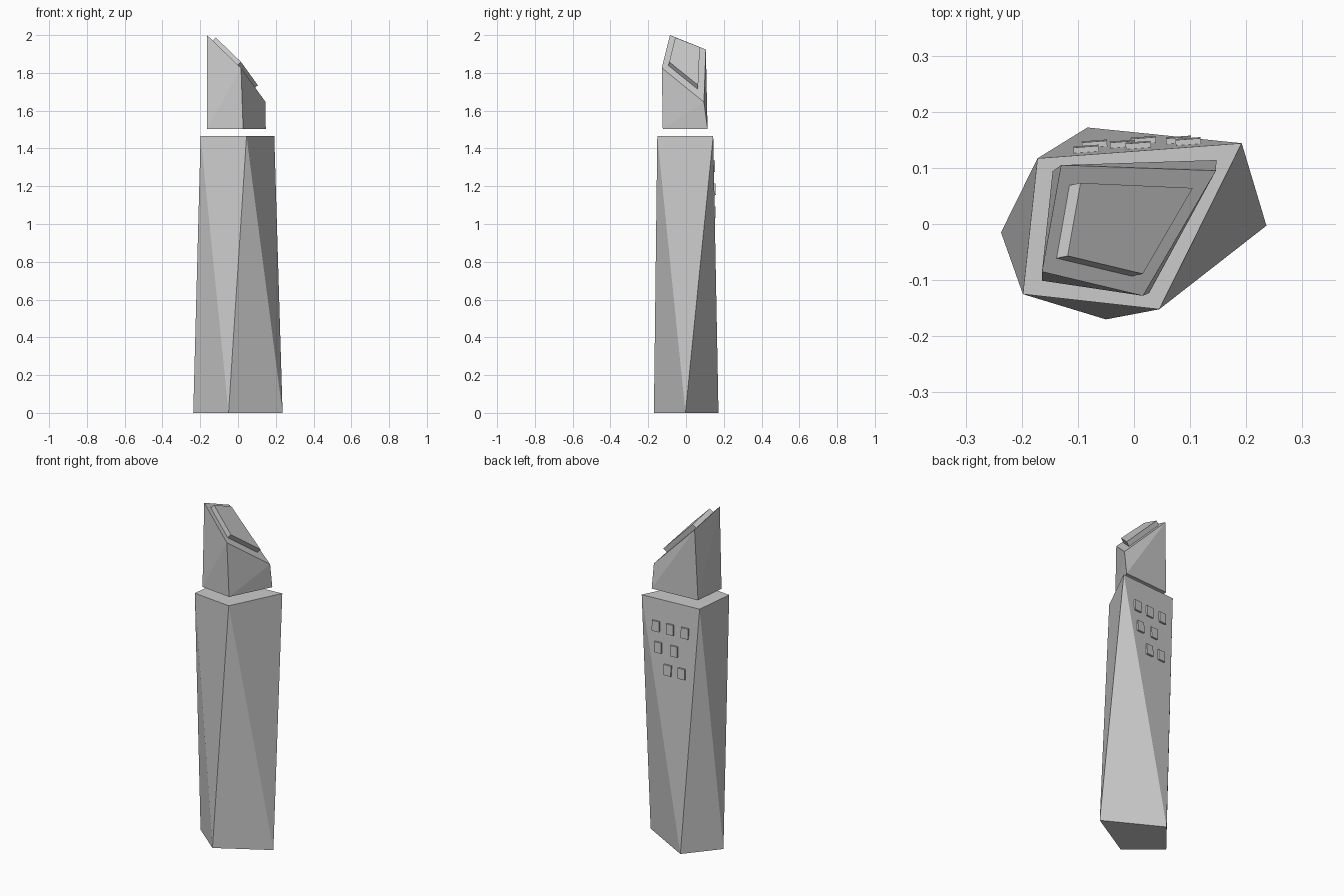
import bpy
from mathutils import Vector, Matrix

if "Cube" in bpy.data.objects:
    bpy.data.objects.remove(bpy.data.objects["Cube"])


def make(name, verts, faces):
    me = bpy.data.meshes.new(name)
    me.from_pydata([tuple(v) for v in verts], [], faces)
    me.update()
    ob = bpy.data.objects.new(name, me)
    bpy.context.collection.objects.link(ob)
    return ob


def at_height(points, z):
    return [Vector((x, y, z)) for x, y in points]


# Twisted shaft: two offset quads joined by triangles
low = at_height([(-0.237, -0.015), (-0.05, -0.17), (0.236, -0.003), (-0.083, 0.172)], 0)
high = at_height([(-0.198, -0.125), (0.045, -0.152), (0.192, 0.144), (-0.172, 0.117)], 1.466)
faces = [(3, 2, 1, 0), (4, 5, 6, 7)]
for i in range(4):
    j = (i + 1) % 4
    faces += [(i, j, 4 + i), (j, 4 + j, 4 + i)]
make("tower_shaft", low + high, faces)


# Sloped roof plane shared by the cap and its panel
def roof(x, y):
    return Vector((x, y, 2.0 - 1.018 * (x + 0.164) - 0.2156 * (y + 0.085)))


# Floating cap with a slanted top
cap_low = at_height([(-0.164, -0.101), (0.027, -0.123), (0.147, 0.114), (-0.145, 0.094)], 1.503)
cap_high = [roof(*p) for p in [(-0.164, -0.085), (0.016, -0.128), (0.146, 0.095), (-0.13, 0.105)]]
faces = [(3, 2, 1, 0), (4, 5, 6, 7)]
for i in range(4):
    j = (i + 1) % 4
    faces += [(i, j, 4 + j), (i, 4 + j, 4 + i)]
make("tower_cap", cap_low + cap_high, faces)

# Raised panel on the slanted roof
up = Vector((1.018, 0.2156, 1)).normalized()
base = [roof(*p) for p in [(-0.138, -0.061), (-0.004, -0.093), (0.085, 0.06), (-0.115, 0.069)]]
faces = [(3, 2, 1, 0), (4, 5, 6, 7)]
faces += [(i, (i + 1) % 4, 4 + (i + 1) % 4, 4 + i) for i in range(4)]
make("roof_panel", base + [p + up * 0.028 for p in base], faces)

# Window blocks on the back face, aligned to its plane
origin = high[2]
across = (high[3] - high[2]).normalized()
normal = across.cross(low[3] - high[2]).normalized()
if normal.y < 0:
    normal = -normal
down = normal.cross(across)
if down.z > 0:
    down = -down
rows = [(1.305, (0.097, 0.008, -0.085)), (1.183, (0.08, -0.02)), (1.062, (0.017, -0.07))]
n = 0
for z, columns in rows:
    for x in columns:
        n += 1
        y = origin.y - (normal.x * (x - origin.x) + normal.z * (z - origin.z)) / normal.y
        c = Vector((x, y, z))
        quad = [c + across * 0.0225 * a + down * 0.031 * b
                for a, b in [(-1, 1), (-1, -1), (1, -1), (1, 1)]]
        verts = [p - normal * 0.005 for p in quad] + [p + normal * 0.01 for p in quad]
        ob = make("window_%d" % n, verts, faces)
        # Keep normals facing outward
        if ob.data.polygons[1].normal.dot(normal) < 0:
            ob.data.flip_normals()
